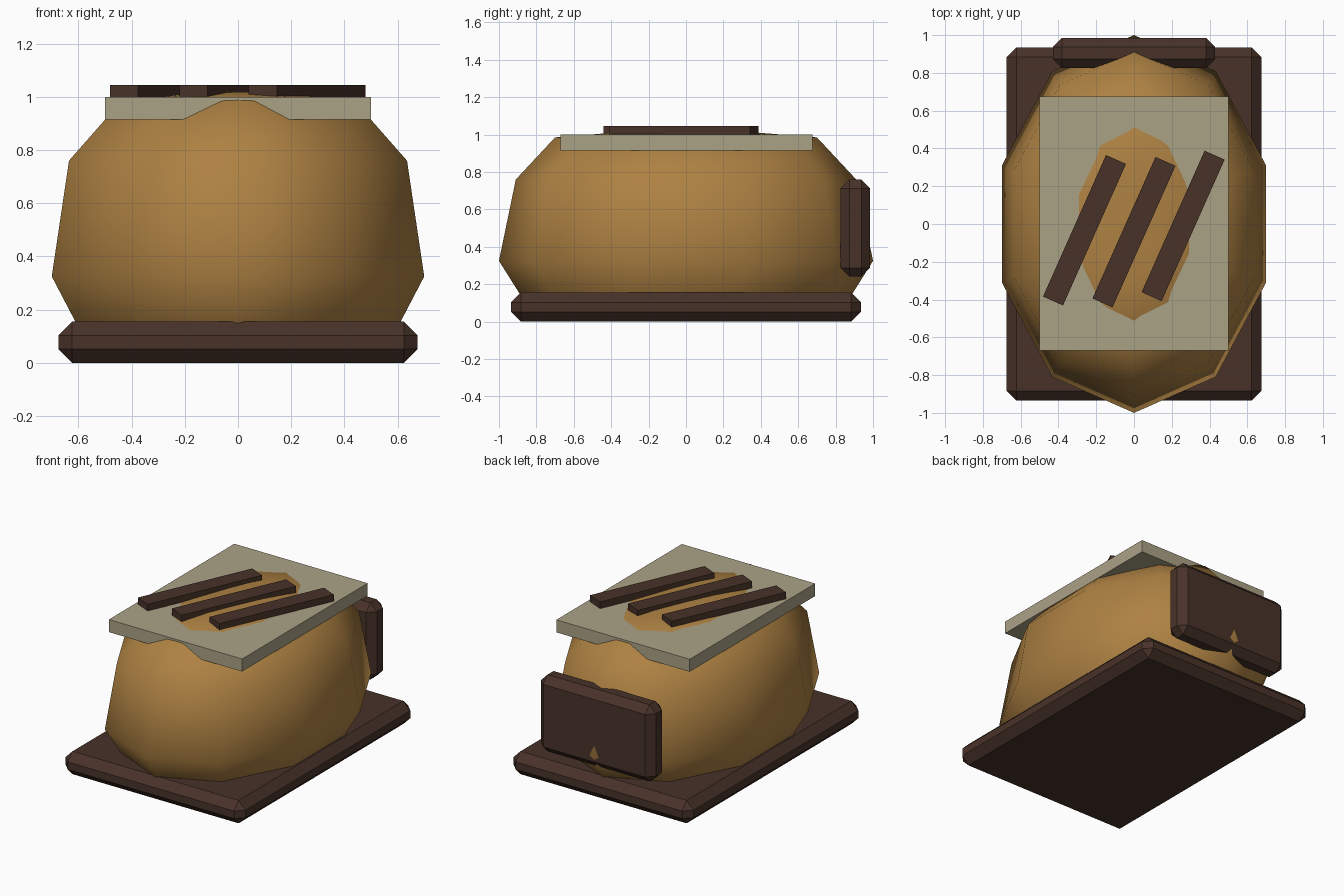
import bpy, bmesh, math

if "Cube" in bpy.data.objects:
    bpy.data.objects.remove(bpy.data.objects["Cube"])


def material(name, rgb):
    m = bpy.data.materials.new(name)
    m.diffuse_color = (*rgb, 1)
    m.use_nodes = True
    m.node_tree.nodes["Principled BSDF"].inputs["Base Color"].default_value = m.diffuse_color
    return m


GOLD = material("golden_brown", (0.42, 0.22, 0.055))
DARK = material("dark_brown", (0.065, 0.032, 0.022))
PALE = material("pale_tan", (0.41, 0.36, 0.24))


def finish(name, bm, mat):
    bmesh.ops.recalc_face_normals(bm, faces=bm.faces)
    me = bpy.data.meshes.new(name)
    bm.to_mesh(me)
    bm.free()
    ob = bpy.data.objects.new(name, me)
    bpy.context.collection.objects.link(ob)
    me.materials.append(mat)
    return ob


def box(name, lo, hi, mat, bevel=0):
    bm = bmesh.new()
    bmesh.ops.create_cube(bm, size=1)
    for v in bm.verts:
        v.co = [(h - l) * c + (h + l) / 2 for l, h, c in zip(lo, hi, v.co)]
    if bevel:
        bmesh.ops.bevel(bm, geom=bm.edges[:], offset=bevel, segments=1, affect='EDGES')
    return finish(name, bm, mat)


# Rounded ten-sided body: rings of (x radius, y radius, z)
N = 10
rings = [(0.60, 0.845, 0.08), (0.64, 0.89, 0.15), (0.736, 1.0, 0.325),
         (0.668, 0.91, 0.76), (0.46, 0.70, 0.985), (0.13, 0.30, 1.017)]
bm = bmesh.new()
loops = []
for rx, ry, z in rings:
    angles = [math.pi / 2 + 2 * math.pi * i / N for i in range(N)]
    loops.append([bm.verts.new((rx * math.cos(a), ry * math.sin(a), z)) for a in angles])
for a, b in zip(loops, loops[1:]):
    for i in range(N):
        j = (i + 1) % N
        bm.faces.new((a[i], a[j], b[j], b[i]))
bm.faces.new(loops[0])
apex = bm.verts.new((0, 0, 1.02))
for i in range(N):
    bm.faces.new((loops[-1][i], loops[-1][(i + 1) % N], apex))
body = finish("body", bm, GOLD)
for p in body.data.polygons:
    p.use_smooth = True

# Chamfered base and back board
box("base", (-0.675, -0.935, 0), (0.675, 0.935, 0.155), DARK, 0.052)
box("back_board", (-0.43, 0.825, 0.24), (0.43, 0.985, 0.76), DARK, 0.048)

# Flat slab lying on top
box("top_slab", (-0.5, -0.67, 0.915), (0.5, 0.675, 1.0), PALE)

# Three slanted strips on the slab
for i, (x, y) in enumerate([(-0.262, -0.033), (0, -0.043), (0.26, -0.01)]):
    strip = box(f"strip_{i + 1}", (-0.058, -0.41, -0.025), (0.058, 0.41, 0.025), DARK)
    strip.location = (x, y, 1.02)
    strip.rotation_euler.z = -math.radians(24)
